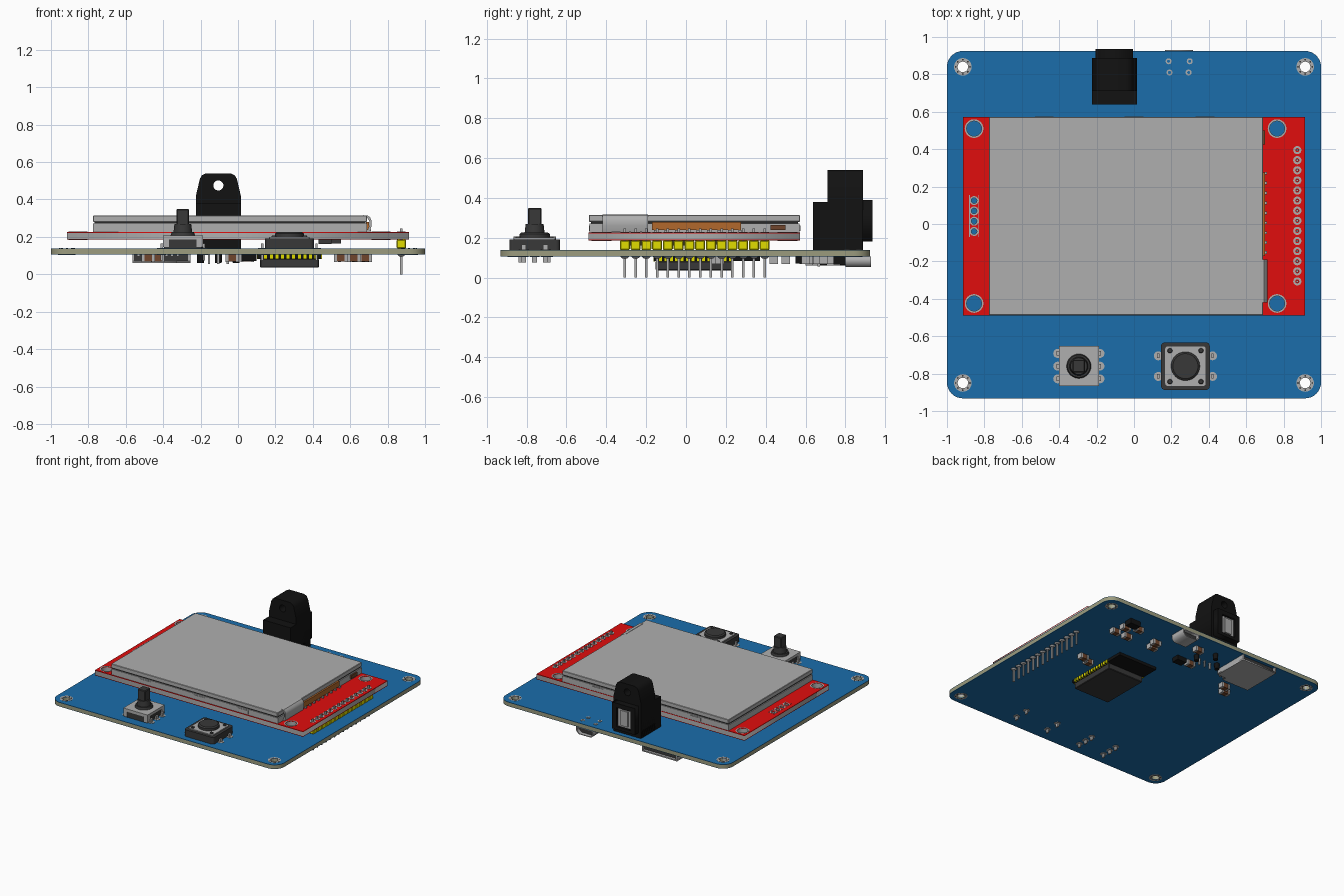
import bpy, bmesh
from math import sin, cos, pi, radians
from mathutils import Matrix

if "Cube" in bpy.data.objects:
    bpy.data.objects.remove(bpy.data.objects["Cube"])


def material(name, r, g, b):
    m = bpy.data.materials.new(name)
    m.diffuse_color = (r, g, b, 1)
    m.use_nodes = True
    m.node_tree.nodes["Principled BSDF"].inputs["Base Color"].default_value = m.diffuse_color
    return m


BLUE = material("blue_mask", 0.011, 0.155, 0.41)
RED = material("red_mask", 0.75, 0.004, 0.004)
OLIVE = material("board_core", 0.33, 0.33, 0.21)
BLACK = material("black_plastic", 0.006, 0.006, 0.006)
DARK = material("dark_grey", 0.04, 0.04, 0.04)
YELLOW = material("yellow_plastic", 0.75, 0.72, 0.0)
COPPER = material("orange_flex", 0.45, 0.14, 0.025)
BROWN = material("brown_ceramic", 0.16, 0.06, 0.025)
GREY = material("light_grey", 0.43, 0.43, 0.43)


def finish(name, me, mat, smooth=False):
    ob = bpy.data.objects.new(name, me)
    bpy.context.collection.objects.link(ob)
    if mat:
        me.materials.append(mat)
    if smooth:
        bpy.ops.object.select_all(action='DESELECT')
        ob.select_set(True)
        bpy.context.view_layer.objects.active = ob
        bpy.ops.object.shade_smooth_by_angle(angle=radians(35))
    return ob


def boxes(name, items, mat=None, bevel=0):
    """One object from (x0, x1, y0, y1, z0, z1) boxes."""
    bm = bmesh.new()
    for x0, x1, y0, y1, z0, z1 in items:
        m = Matrix.Translation(((x0 + x1) / 2, (y0 + y1) / 2, (z0 + z1) / 2))
        m = m @ Matrix.Diagonal((x1 - x0, y1 - y0, z1 - z0, 1))
        bmesh.ops.create_cube(bm, size=1, matrix=m)
    if bevel:
        bmesh.ops.bevel(bm, geom=bm.edges[:], offset=bevel, segments=1, affect='EDGES')
    me = bpy.data.meshes.new(name)
    bm.to_mesh(me)
    bm.free()
    return finish(name, me, mat)


def cyls(name, items, mat=None, seg=32):
    """One object from (x, y, z0, z1, r_bottom, r_top) cylinders."""
    bm = bmesh.new()
    for x, y, z0, z1, r0, r1 in items:
        bmesh.ops.create_cone(bm, cap_ends=True, segments=seg, radius1=r0, radius2=r1,
                              depth=z1 - z0, matrix=Matrix.Translation((x, y, (z0 + z1) / 2)))
    me = bpy.data.meshes.new(name)
    bm.to_mesh(me)
    bm.free()
    return finish(name, me, mat, True)


def plate(name, loops, a, b, mat=None, axis='z', smooth=False):
    """Extrude outlines (inner loops become holes) from a to b along an axis."""
    cu = bpy.data.curves.new(name, 'CURVE')
    cu.dimensions, cu.fill_mode, cu.extrude = '2D', 'BOTH', (b - a) / 2
    for loop in loops:
        s = cu.splines.new('POLY')
        s.points.add(len(loop) - 1)
        for p, (u, v) in zip(s.points, loop):
            p.co = (u, v, 0, 1)
        s.use_cyclic_u = True
    tmp = bpy.data.objects.new("tmp", cu)
    bpy.context.collection.objects.link(tmp)
    bpy.context.view_layer.update()
    me = bpy.data.meshes.new_from_object(tmp.evaluated_get(bpy.context.evaluated_depsgraph_get()))
    bpy.data.objects.remove(tmp)
    c = (a + b) / 2
    for v in me.vertices:
        x, y, w = v.co.x, v.co.y, v.co.z + c
        v.co = {'z': (x, y, w), 'y': (x, w, y), 'x': (w, x, y)}[axis]
    bm = bmesh.new()
    bm.from_mesh(me)
    bmesh.ops.remove_doubles(bm, verts=bm.verts[:], dist=1e-5)
    bmesh.ops.recalc_face_normals(bm, faces=bm.faces[:])
    bm.to_mesh(me)
    bm.free()
    return finish(name, me, mat, smooth)


def circle(x, y, r, n=24):
    return [(x + r * cos(2 * pi * i / n), y + r * sin(2 * pi * i / n)) for i in range(n)]


def rect(x0, x1, y0, y1, r=0):
    if not r:
        return [(x0, y0), (x1, y0), (x1, y1), (x0, y1)]
    pts = []
    for k, (cx, cy) in enumerate([(x1 - r, y1 - r), (x0 + r, y1 - r), (x0 + r, y0 + r), (x1 - r, y0 + r)]):
        pts += [(cx + r * cos((k + i / 8) * pi / 2), cy + r * sin((k + i / 8) * pi / 2)) for i in range(9)]
    return pts


def rings(name, centres, r_out, r_in, z0, z1, mat=GREY):
    loops = [circle(x, y, r) for x, y in centres for r in (r_out, r_in)]
    return plate(name, loops, z0, z1, mat)


# Main board: olive core with blue mask on both sides, four mounting holes
corners = [(x, y) for x in (-0.915, 0.915) for y in (-0.85, 0.84)]
outline = [rect(-1, 1, -0.932, 0.925, 0.085)] + [circle(x, y, 0.028) for x, y in corners]
plate("board_core", outline, 0.108, 0.135, OLIVE)
plate("board_top_mask", outline, 0.135, 0.138, BLUE)
plate("board_bottom_mask", outline, 0.105, 0.108, BLUE)
rings("mounting_pads", corners, 0.047, 0.028, 0.104, 0.139)
cyls("mounting_pad_vias", [(x + 0.038 * cos(k * pi / 4), y + 0.038 * sin(k * pi / 4), 0.1035, 0.1395, 0.005, 0.005)
                           for x, y in corners for k in range(8)], DARK, 8)

# Display carrier board: grey core between red masks
holes = [(x, y) for x in (-0.855, 0.765) for y in (-0.425, 0.51)]
pin_ys = [0.395 - 0.054 * i for i in range(14)]
side_pads = [(-0.855, 0.125 - 0.055 * i) for i in range(4)]
carrier = [rect(-0.915, 0.915, -0.49, 0.572)] + [circle(x, y, 0.04) for x, y in holes]
carrier += [circle(x, y, 0.015, 12) for x, y in side_pads]
plate("display_board_core", carrier, 0.19, 0.222, GREY)
plate("display_board_top_mask", carrier, 0.222, 0.227, RED)
plate("display_board_bottom_mask", carrier, 0.185, 0.19, RED)
rings("display_hole_pads", holes, 0.05, 0.04, 0.184, 0.228)
rings("display_side_pads", side_pads, 0.024, 0.015, 0.184, 0.228)
rings("header_pads", [(0.873, y) for y in pin_ys], 0.022, 0.011, 0.184, 0.229)
boxes("side_pad_outline", [(-0.832, -0.829, -0.07, 0.155, 0.227, 0.2285), (-0.881, -0.878, -0.07, 0.155, 0.227, 0.2285)], GREY)

# Display panel: backlight tray, dark gap, glass
boxes("display_tray", [(-0.775, 0.69, -0.485, 0.57, 0.227, 0.272)], GREY)
boxes("display_gap", [(-0.768, 0.682, -0.478, 0.563, 0.272, 0.286)], DARK)
boxes("display_glass", [(-0.775, 0.69, -0.488, 0.572, 0.28, 0.314)], GREY, 0.003)
boxes("tray_clips", [(x, x + 0.1, y, y + 0.004, 0.235, 0.262) for x in (-0.53, -0.05, 0.33) for y in (-0.488, 0.57)], GREY)

# Flex ribbon, folded flap and connector on the right end of the panel
flap = [(0.67, 0.316), (0.695, 0.314), (0.708, 0.302), (0.714, 0.285), (0.714, 0.26), (0.706, 0.23),
        (0.69, 0.23), (0.702, 0.262), (0.702, 0.285), (0.69, 0.304), (0.67, 0.308)]
plate("folded_flap", [flap], -0.42, -0.19, GREY, 'y', True)
boxes("flex_ribbon", [(0.685, 0.7, -0.17, 0.275, 0.238, 0.28)], COPPER)
boxes("flex_stiffener", [(0.685, 0.7, 0.425, 0.5, 0.238, 0.265)], BROWN)
boxes("flex_contacts", [(0.698, 0.71, -0.16 + i * 0.053, -0.145 + i * 0.053, 0.228, 0.24) for i in range(9)], GREY)
boxes("display_underside_parts", [(0.43, 0.5, -0.3, -0.22, 0.162, 0.186), (0.5, 0.55, 0.1, 0.2, 0.165, 0.186),
                                  (0.24, 0.32, -0.1, 0.0, 0.16, 0.186)], DARK)

# Pin header joining the two boards
boxes("header_housing", [(0.848, 0.898, y - 0.025, y + 0.025, 0.138, 0.186) for y in pin_ys], YELLOW, 0.005)
boxes("header_pins", [(0.867, 0.879, y - 0.006, y + 0.006, 0.0, 0.246) for y in pin_ys], GREY)
cyls("header_solder", [(0.873, y, 0.096, 0.105, 0.012, 0.022) for y in pin_ys], GREY, 16)

# Upright connector at the rear edge
boxes("connector_base", [(-0.225, 0.015, 0.638, 0.885, 0.138, 0.38)], BLACK)
tower = [(-0.225, 0.138), (0.015, 0.138), (0.015, 0.42), (-0.006, 0.51), (-0.018, 0.53), (-0.04, 0.54),
         (-0.17, 0.54), (-0.192, 0.53), (-0.204, 0.51), (-0.225, 0.42)]
plate("connector_tower", [tower, circle(-0.105, 0.475, 0.027)], 0.71, 0.888, BLACK, 'y')
plate("connector_nose", [rect(-0.205, -0.005, 0.18, 0.39), rect(-0.165, -0.045, 0.205, 0.355)], 0.885, 0.936, BLACK, 'y')
boxes("connector_shutter", [(-0.165, -0.045, 0.885, 0.918, 0.205, 0.355)], GREY)
boxes("shutter_panel", [(-0.135, -0.075, 0.915, 0.93, 0.22, 0.34)], GREY)
cyls("connector_pegs", [(-0.2, 0.69, 0.06, 0.14, 0.018, 0.02), (-0.01, 0.69, 0.06, 0.14, 0.018, 0.02),
                        (-0.105, 0.79, 0.06, 0.14, 0.018, 0.02)], BLACK, 16)
boxes("connector_pins", [(x - 0.006, x + 0.006, 0.66, 0.672, 0.055, 0.14) for x in (-0.155, -0.105, -0.055)], GREY)

# Joystick: body, metal cover, collar and square stick
jx, jy = -0.295, -0.76
boxes("joystick_body", [(jx - 0.1, jx + 0.1, jy - 0.1, jy + 0.1, 0.138, 0.19)], DARK)
boxes("joystick_cover", [(jx - 0.107, jx + 0.107, jy - 0.107, jy + 0.107, 0.185, 0.207)]
      + [(jx + s * 0.09 - 0.017, jx + s * 0.09 + 0.017, jy + t * 0.09 - 0.017, jy + t * 0.09 + 0.017, 0.145, 0.19)
         for s in (-1, 1) for t in (-1, 1)], GREY)
cyls("joystick_collar", [(jx, jy, 0.205, 0.225, 0.066, 0.06), (jx, jy, 0.225, 0.268, 0.05, 0.045)], DARK)
boxes("joystick_stick", [(jx - 0.034, jx + 0.034, jy - 0.034, jy + 0.034, 0.26, 0.35)], DARK, 0.005)

# Push button: frame, steel plate, rivets and round cap
bx, by = 0.275, -0.76
plate("button_frame", [rect(bx - 0.13, bx + 0.13, by - 0.127, by + 0.127, 0.02)], 0.138, 0.192, DARK)
plate("button_plate", [rect(bx - 0.108, bx + 0.108, by - 0.105, by + 0.105, 0.012)], 0.19, 0.2, GREY)
cyls("button_rivets", [(bx + s * 0.083, by + t * 0.083, 0.198, 0.207, 0.014, 0.011)
                       for s in (-1, 1) for t in (-1, 1)], DARK, 16)
cyls("button_cap", [(bx, by, 0.198, 0.218, 0.077, 0.077), (bx, by, 0.218, 0.226, 0.077, 0.067)], DARK, 40)

# Legs of joystick and button, with solder pads through the board
legs = [(jx + s * 0.113, jy + d) for s in (-1, 1) for d in (-0.068, 0, 0.068)]
legs += [(bx + s * 0.145, by + d) for s in (-1, 1) for d in (-0.055, 0.055)]
cyls("control_pads", [(x, y, 0.103, 0.14, 0.024, 0.024) for x, y in legs], GREY, 20)
boxes("control_legs", [(x - 0.006, x + 0.006, y - 0.012, y + 0.012, 0.075, 0.165) for x, y in legs], GREY)

# Radio module below the board
boxes("module_board", [(0.105, 0.445, -0.16, 0.372, 0.083, 0.105)], BLACK)
boxes("module_shield", [(0.118, 0.432, -0.152, 0.235, 0.036, 0.083)], DARK, 0.004)
gold = [(x, x2, -0.135 + i * 0.027, -0.12 + i * 0.027, 0.081, 0.105)
        for i in range(14) for x, x2 in ((0.102, 0.116), (0.434, 0.448))]
gold += [(0.14 + i * 0.03, 0.156 + i * 0.03, -0.163, -0.153, 0.081, 0.105) for i in range(10)]
boxes("module_contacts", gold, YELLOW)

# Memory card slot below the rear edge
slot = [(-0.565, 0.6), (-0.33, 0.6), (-0.33, 0.635), (-0.255, 0.635), (-0.255, 0.92), (-0.565, 0.92)]
plate("card_slot_shell", [slot], 0.06, 0.07, GREY)
boxes("card_slot_walls", [(-0.565, -0.553, 0.6, 0.92, 0.065, 0.105), (-0.267, -0.255, 0.635, 0.92, 0.065, 0.105)], GREY)
boxes("card_slot_body", [(-0.553, -0.267, 0.64, 0.9, 0.07, 0.105)], DARK)
boxes("card_slot_contacts", [(-0.54 + i * 0.03, -0.525 + i * 0.03, 0.575, 0.61, 0.095, 0.105) for i in range(8)], GREY)

# Power socket below the rear edge
sock = [(0.165, 0.105), (0.165, 0.075), (0.185, 0.052), (0.295, 0.052), (0.315, 0.075), (0.315, 0.105)]
mouth = [(0.24 + (x - 0.24) * 0.88, 0.079 + (z - 0.079) * 0.8) for x, z in sock]
plate("power_socket_shell", [sock, mouth], 0.8, 0.93, GREY, 'y')
plate("power_socket_core", [mouth], 0.805, 0.9, DARK, 'y')
rings("power_socket_pads", [(0.185, 0.87), (0.298, 0.87), (0.19, 0.81), (0.292, 0.81)], 0.016, 0.008, 0.137, 0.1405)

# Small surface-mount parts on the underside
parts = [(0.66, 0.69), (0.57, 0.73), (0.57, 0.6), (0.35, 0.66), (0.33, 0.6), (-0.03, 0.59), (-0.48, 0.44),
         (-0.43, 0.5), (0.62, 0.17), (0.55, 0.14), (0.68, 0.6), (0.05, 0.78)]
boxes("small_part_bodies", [(x - 0.022, x + 0.022, y - 0.02, y + 0.02, 0.068, 0.105) for x, y in parts], BROWN)
boxes("small_part_ends", [(x + s * 0.028 - 0.008, x + s * 0.028 + 0.008, y - 0.021, y + 0.021, 0.067, 0.105)
                          for x, y in parts for s in (-1, 1)], GREY)
boxes("small_chips", [(0.61, 0.7, 0.74, 0.8, 0.065, 0.105), (0.02, 0.1, 0.55, 0.61, 0.07, 0.105)], BLACK)
